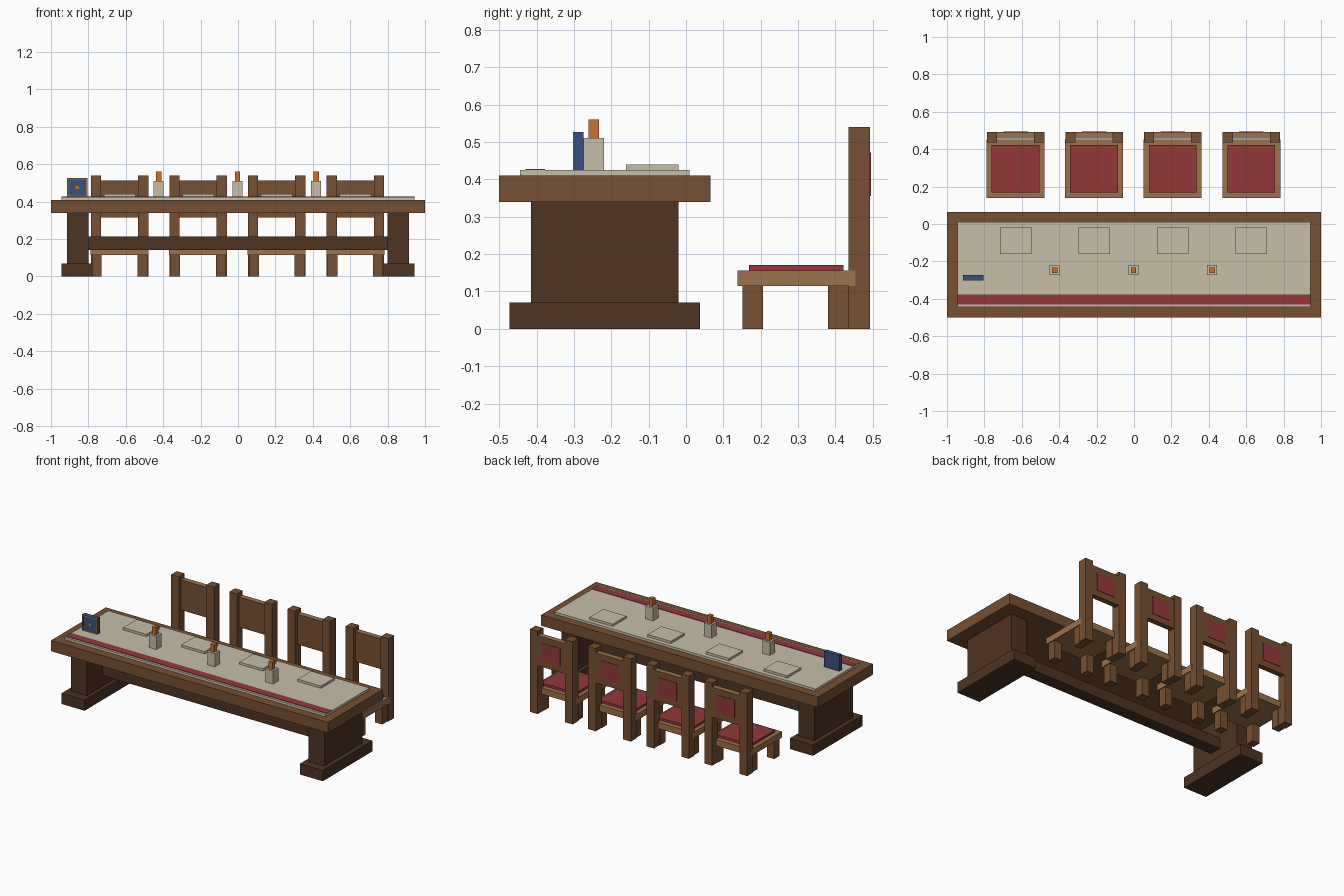
import bpy, bmesh

if "Cube" in bpy.data.objects:
    bpy.data.objects.remove(bpy.data.objects["Cube"])


def material(name, rgb):
    """Flat colour given as sRGB 0-255, stored as linear."""
    m = bpy.data.materials.new(name)
    lin = [(c / 255 / 12.92) if c < 11 else ((c / 255 + 0.055) / 1.055) ** 2.4 for c in rgb]
    m.diffuse_color = (*lin, 1)
    m.use_nodes = True
    m.node_tree.nodes["Principled BSDF"].inputs["Base Color"].default_value = m.diffuse_color
    return m


WOOD = material("mid brown wood", (119, 80, 50))
DARK = material("dark brown wood", (78, 51, 34))
LIGHT = material("light brown wood", (156, 114, 76))
CLOTH = material("cream cloth", (200, 191, 170))
RED = material("red fabric", (147, 56, 58))
FLAME = material("orange flame", (202, 113, 46))
BLUE = material("blue cover", (56, 80, 126))


def box(name, x, y, z, mat, top=None):
    """Box from (min, max) ranges; the top face may take its own colour."""
    bm = bmesh.new()
    bmesh.ops.create_cube(bm, size=1)
    for v in bm.verts:
        v.co = [r[0] if c < 0 else r[1] for c, r in zip(v.co, (x, y, z))]
    bm.normal_update()
    me = bpy.data.meshes.new(name)
    me.materials.append(mat)
    if top:
        me.materials.append(top)
        for f in bm.faces:
            f.material_index = int(f.normal.z > 0.9)
    bm.to_mesh(me)
    bm.free()
    ob = bpy.data.objects.new(name, me)
    bpy.context.collection.objects.link(ob)
    return ob


def span(centre, half):
    return (centre - half, centre + half)


# Table
box("table_top", (-1, 1), (-0.5, 0.065), (0.34, 0.41), WOOD)
for s in (-1, 1):
    box("pedestal", span(s * 0.857, 0.057), (-0.415, -0.02), (0.07, 0.34), DARK)
    box("pedestal_foot", span(s * 0.86, 0.083), (-0.472, 0.038), (0, 0.07), DARK)
box("stretcher", (-0.81, 0.81), span(-0.217, 0.04), (0.142, 0.213), DARK)

# Tablecloth with red stripe
box("tablecloth", (-0.943, 0.943), (-0.444, 0.01), (0.41, 0.425), CLOTH)
box("cloth_stripe", (-0.943, 0.943), (-0.43, -0.377), (0.425, 0.428), RED)

# Candles
for i in (-1, 0, 1):
    cx = i * 0.421 - 0.003
    box("candle", span(cx, 0.027), span(-0.247, 0.027), (0.425, 0.51), CLOTH)
    box("flame", span(cx, 0.014), span(-0.247, 0.014), (0.51, 0.56), FLAME)

# Standing book with a thin border and a centre mark
bx, bz = -0.86, 0.476
box("book", span(bx, 0.055), (-0.3, -0.274), (0.425, 0.527), BLUE)
for s in (-1, 1):
    box("book_border_side", span(bx + s * 0.051, 0.004), (-0.302, -0.3), (0.425, 0.527), LIGHT)
    box("book_border_rail", span(bx, 0.047), (-0.302, -0.3), span(bz + s * 0.047, 0.004), LIGHT)
box("book_mark", span(bx, 0.009), (-0.302, -0.3), span(bz, 0.009), FLAME)

# Chairs, each with a place mat in front
for i in range(4):
    cx = -0.633 + 0.42 * i
    box("place_mat", span(cx, 0.084), (-0.16, -0.02), (0.425, 0.44), CLOTH)
    box("seat", span(cx, 0.155), (0.138, 0.453), (0.115, 0.156), LIGHT)
    box("cushion", span(cx, 0.128), (0.168, 0.422), (0.156, 0.171), RED)
    for s in (-1, 1):
        leg = span(cx + s * 0.122, 0.026)
        box("front_leg", leg, (0.151, 0.206), (0, 0.115), WOOD)
        box("rear_leg", leg, (0.38, 0.435), (0, 0.115), WOOD)
        box("back_post", span(cx + s * 0.1265, 0.0275), (0.435, 0.493), (0, 0.54), WOOD)
    box("back_panel", span(cx, 0.1), (0.457, 0.492), (0.315, 0.512), WOOD, LIGHT)
    box("back_patch", span(cx, 0.065), (0.492, 0.495), (0.355, 0.472), RED)
